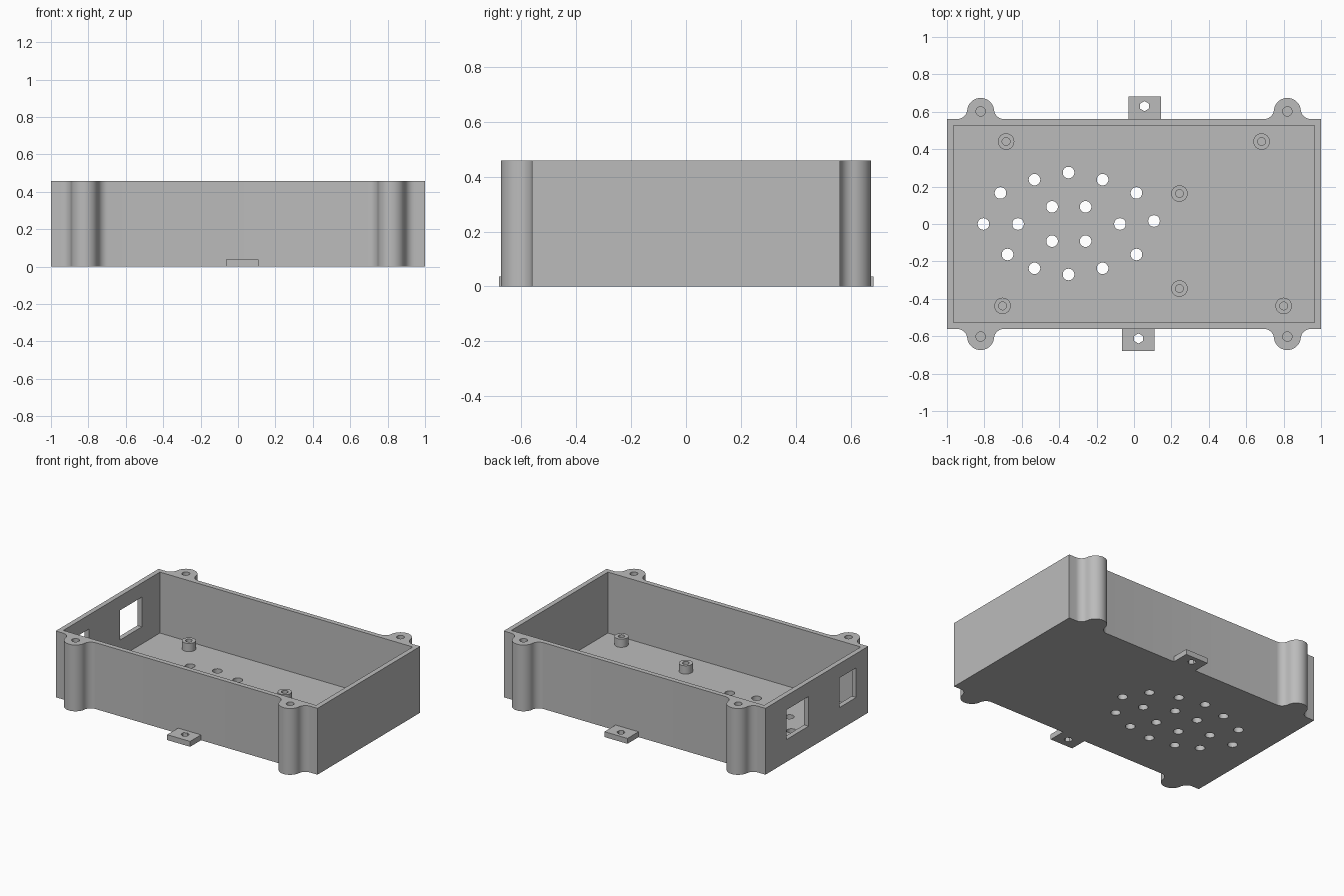
import bpy, bmesh
from math import pi, cos, sin, atan2

cube = bpy.data.objects.get("Cube")
if cube:
    bpy.data.objects.remove(cube, do_unlink=True)

grey = bpy.data.materials.new("plain_grey")
grey.use_nodes = True
grey.diffuse_color = (0.5, 0.5, 0.5, 1)
grey.node_tree.nodes["Principled BSDF"].inputs["Base Color"].default_value = (0.5, 0.5, 0.5, 1)

W, D, H = 1.0, 0.561, 0.458       # half width, half depth, height
WALL, FLOOR = 0.034, 0.037
LUG_X, LUG_Y, LUG_R, FLARE = 0.82, 0.602, 0.072, 0.125


def prism(bm, outline, z0, z1):
    """Extrude a closed counter-clockwise outline from z0 to z1."""
    face = bm.faces.new([bm.verts.new((x, y, z0)) for x, y in outline])
    face.normal_flip()
    top = bmesh.ops.extrude_face_region(bm, geom=[face])["geom"]
    verts = [v for v in top if isinstance(v, bmesh.types.BMVert)]
    bmesh.ops.translate(bm, verts=verts, vec=(0, 0, z1 - z0))
    # the starting face stays as the bottom cap
    if not face.is_valid:
        bmesh.ops.holes_fill(bm, edges=bm.edges)
    bmesh.ops.recalc_face_normals(bm, faces=bm.faces)


def circle(x, y, r, n=32, turn=0.0):
    return [(x + r * cos(turn + 2 * pi * i / n), y + r * sin(turn + 2 * pi * i / n)) for i in range(n)]


def rect(x0, x1, y0, y1):
    return [(x0, y0), (x1, y0), (x1, y1), (x0, y1)]


def make(name, parts):
    """Object from a list of (outline, z0, z1) prisms."""
    bm = bmesh.new()
    for part in parts:
        prism(bm, *part)
    mesh = bpy.data.meshes.new(name)
    bm.to_mesh(mesh)
    bm.free()
    mesh.materials.append(grey)
    obj = bpy.data.objects.new(name, mesh)
    bpy.context.collection.objects.link(obj)
    return obj


def select(obj):
    bpy.ops.object.select_all(action="DESELECT")
    obj.select_set(True)
    bpy.context.view_layer.objects.active = obj


def cut(obj, parts):
    """Subtract prisms from an object."""
    cutter = make("cutter", parts)
    cutter.hide_render = True
    mod = obj.modifiers.new("cut", "BOOLEAN")
    mod.operation, mod.solver, mod.object = "DIFFERENCE", "EXACT", cutter
    select(obj)
    bpy.ops.object.modifier_apply(modifier=mod.name)
    bpy.data.objects.remove(cutter, do_unlink=True)


def smooth(obj):
    select(obj)
    bpy.ops.object.shade_smooth_by_angle(angle=pi / 6)


def lug_profile():
    """Rounded lug with flared feet, from its +x foot to its -x foot, about x = 0."""
    d = LUG_Y - D
    r = (FLARE**2 + d * d - LUG_R**2) / (2 * (d + LUG_R))
    a = atan2(r - d, FLARE)                     # where bulge and flare meet
    flare = []
    for i in range(9):
        t = -pi / 2 - (pi / 2 - a) * i / 8
        flare.append((FLARE + r * cos(t), D + r + r * sin(t)))
    bulge = []
    for i in range(1, 24):
        t = a + (pi - 2 * a) * i / 24
        bulge.append((LUG_R * cos(t), LUG_Y + LUG_R * sin(t)))
    return flare + bulge + [(-x, y) for x, y in reversed(flare)]


# Case: box outline with four screw lugs
half = [(W, D)]
for side in (1, -1):
    half += [(side * LUG_X + x, y) for x, y in lug_profile()]
half.append((-W, D))
case = make("case", [(half + [(-x, -y) for x, y in half], 0, H)])

# Hollow interior
cut(case, [(rect(-W + WALL, W - WALL, -D + WALL, D - WALL), FLOOR, H + 0.1)])

# Blind screw holes in the lugs
holes = [(circle(sx * LUG_X, sy * LUG_Y, 0.025, 24), 0.2, H + 0.1) for sx in (1, -1) for sy in (1, -1)]

# Ports in the -x wall
holes += [(rect(-1.1, -0.94, y0, y1), 0.155, 0.36) for y0, y1 in ((0.09, 0.33), (-0.43, -0.245))]

# Floor vents
vents = [(-0.805, 0), (-0.62, 0), (-0.714, 0.166), (0.107, 0.016), (-0.075, 0), (-0.676, -0.163),
         (0.013, 0.166), (0.013, -0.163), (-0.35, 0.275), (-0.35, -0.27)]
vents += [(x, s * 0.237) for x in (-0.532, -0.168) for s in (1, -1)]
vents += [(x, s * 0.092) for x in (-0.438, -0.259) for s in (1, -1)]
holes += [(circle(x, y, 0.031), -0.1, 0.1) for x, y in vents]
cut(case, holes)
smooth(case)

# Board standoffs
posts = [(-0.684, 0.441), (0.682, 0.441), (0.243, 0.163), (0.243, -0.345), (-0.703, -0.438), (0.8, -0.438)]
for i, (x, y) in enumerate(posts, 1):
    post = make(f"standoff_{i}", [(circle(x, y, 0.044), FLOOR - 0.005, 0.094)])
    cut(post, [(circle(x, y, 0.021, 24), FLOOR, 0.2)])
    smooth(post)

# Mounting tabs with hexagonal holes
for name, x0, y0, y1, hx, hy in (("back_tab", -0.03, D, 0.682, 0.056, 0.63),
                                 ("front_tab", -0.065, -0.68, -D, 0.024, -0.612)):
    tab = make(name, [(rect(x0, x0 + 0.175, y0, y1), 0, FLOOR)])
    cut(tab, [(circle(hx, hy, 0.027, 6, pi / 6), -0.1, 0.1)])
